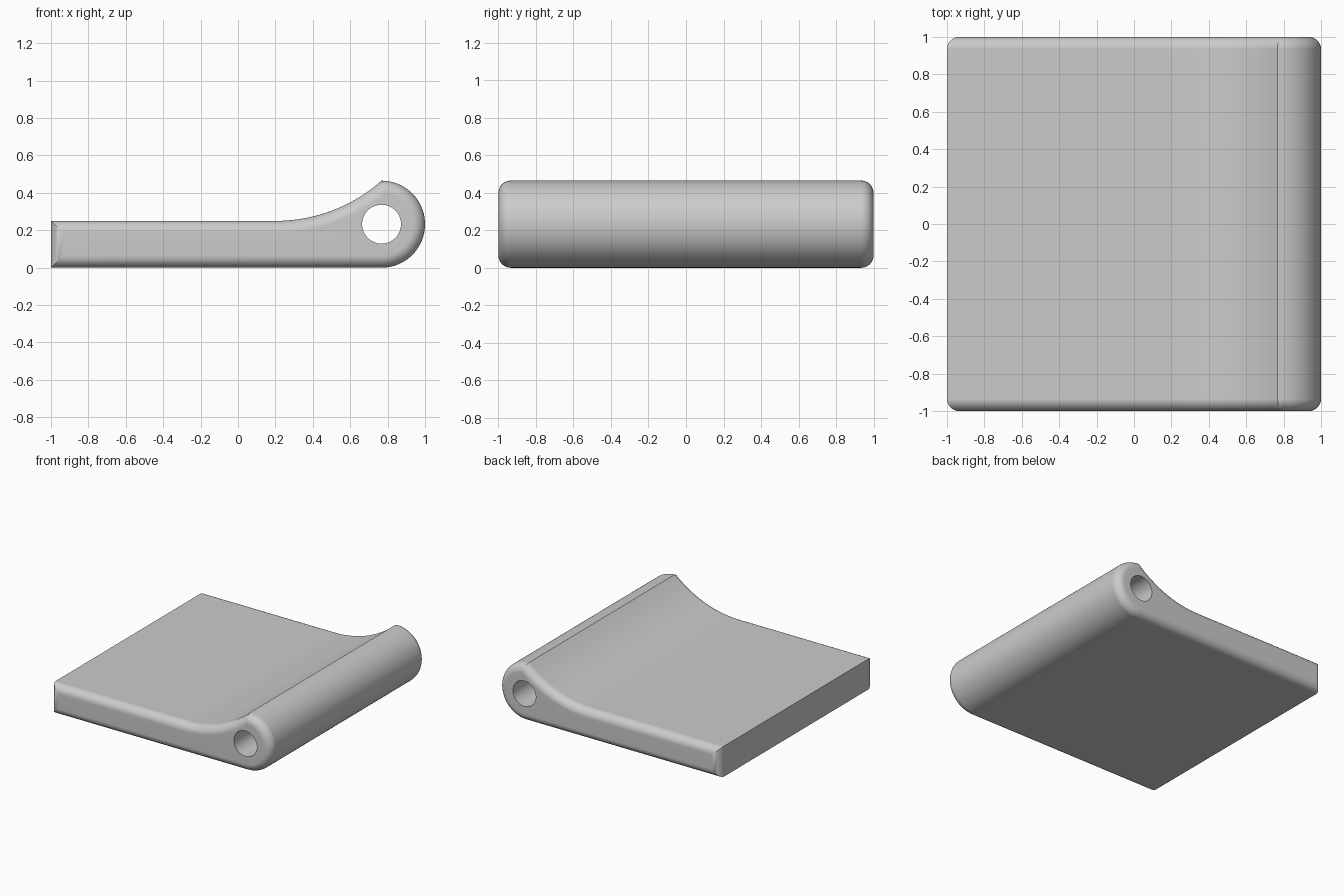
import bpy, bmesh
from math import sin, cos, pi, asin, hypot
from mathutils import Vector

cube = bpy.data.objects.get("Cube")
if cube:
    bpy.data.objects.remove(cube)

HALF = 1.0          # half width along y
PLATE = 0.25        # plate thickness
KNUCKLE = 0.2325    # barrel radius
CX, CZ = 1 - KNUCKLE, KNUCKLE
HOLE = 0.104
FILLET = 0.065
START = 0.2         # where the plate begins to sweep up
STEPS = 8

mat = bpy.data.materials.new("plain grey")
mat.use_nodes = True
grey = (0.6, 0.6, 0.6, 1)
mat.diffuse_color = grey
mat.node_tree.nodes["Principled BSDF"].inputs["Base Color"].default_value = grey


def side_profile():
    """Counter-clockwise outline in x, z."""
    pts = [Vector((-1, 0))]
    # barrel, from its underside round to the crest
    for i in range(41):
        a = -pi / 2 + pi * i / 40
        pts.append(Vector((CX + KNUCKLE * cos(a), CZ + KNUCKLE * sin(a))))
    # concave sweep from the crest down to the plate top
    dx, dz = CX - START, 2 * KNUCKLE - PLATE
    radius = hypot(dx, dz) ** 2 / (2 * dz)
    end = asin(dx / radius)
    for i in range(1, 21):
        a = end * (1 - i / 20)
        pts.append(Vector((START + radius * sin(a), PLATE + radius * (1 - cos(a)))))
    pts.append(Vector((-1, PLATE)))
    return pts


def inset(pts, d):
    """Move the outline inward by d with mitred corners."""
    out = []
    for i, p in enumerate(pts):
        e1 = (p - pts[i - 1]).normalized()
        e2 = (pts[(i + 1) % len(pts)] - p).normalized()
        n1, n2 = Vector((-e1.y, e1.x)), Vector((-e2.y, e2.x))
        out.append(p + (n1 + n2) * d / (1 + n1.dot(n2)))
    return out


bm = bmesh.new()


def ring(pts, y):
    return [bm.verts.new((p.x, y, p.y)) for p in pts]


def bridge(a, b):
    for i in range(len(a)):
        j = (i + 1) % len(a)
        bm.faces.new((a[i], a[j], b[j], b[i]))


# outer skin with rounded front and back rims
outline = side_profile()
angles = [pi / 2 * i / STEPS for i in range(STEPS + 1)]
layers = [(-HALF + FILLET * (1 - sin(a)), FILLET * (1 - cos(a))) for a in reversed(angles)]
layers += [(-y, d) for y, d in reversed(layers)]
rings = [ring(inset(outline, d), y) for y, d in layers]
for a, b in zip(rings, rings[1:]):
    bridge(a, b)

# pin hole through the barrel
circle = [Vector((CX + HOLE * cos(2 * pi * i / 48), CZ + HOLE * sin(2 * pi * i / 48)))
          for i in range(48)]
holes = [ring(circle, -HALF), ring(circle, HALF)]
bridge(*holes)

# flat front and back faces around the hole
for outer, hole in ((rings[0], holes[0]), (rings[-1], holes[1])):
    edges = [bm.edges.get((loop[i - 1], loop[i])) for loop in (outer, hole)
             for i in range(len(loop))]
    bmesh.ops.triangle_fill(bm, edges=edges, use_beauty=True)
bmesh.ops.recalc_face_normals(bm, faces=bm.faces)

mesh = bpy.data.meshes.new("hinge_leaf")
bm.to_mesh(mesh)
bm.free()
mesh.materials.append(mat)
leaf = bpy.data.objects.new("hinge_leaf", mesh)
bpy.context.collection.objects.link(leaf)

bpy.ops.object.select_all(action='DESELECT')
leaf.select_set(True)
bpy.context.view_layer.objects.active = leaf
bpy.ops.object.shade_smooth_by_angle(angle=pi / 6)
weighted = leaf.modifiers.new("weighted_normals", 'WEIGHTED_NORMAL')
weighted.keep_sharp = True
